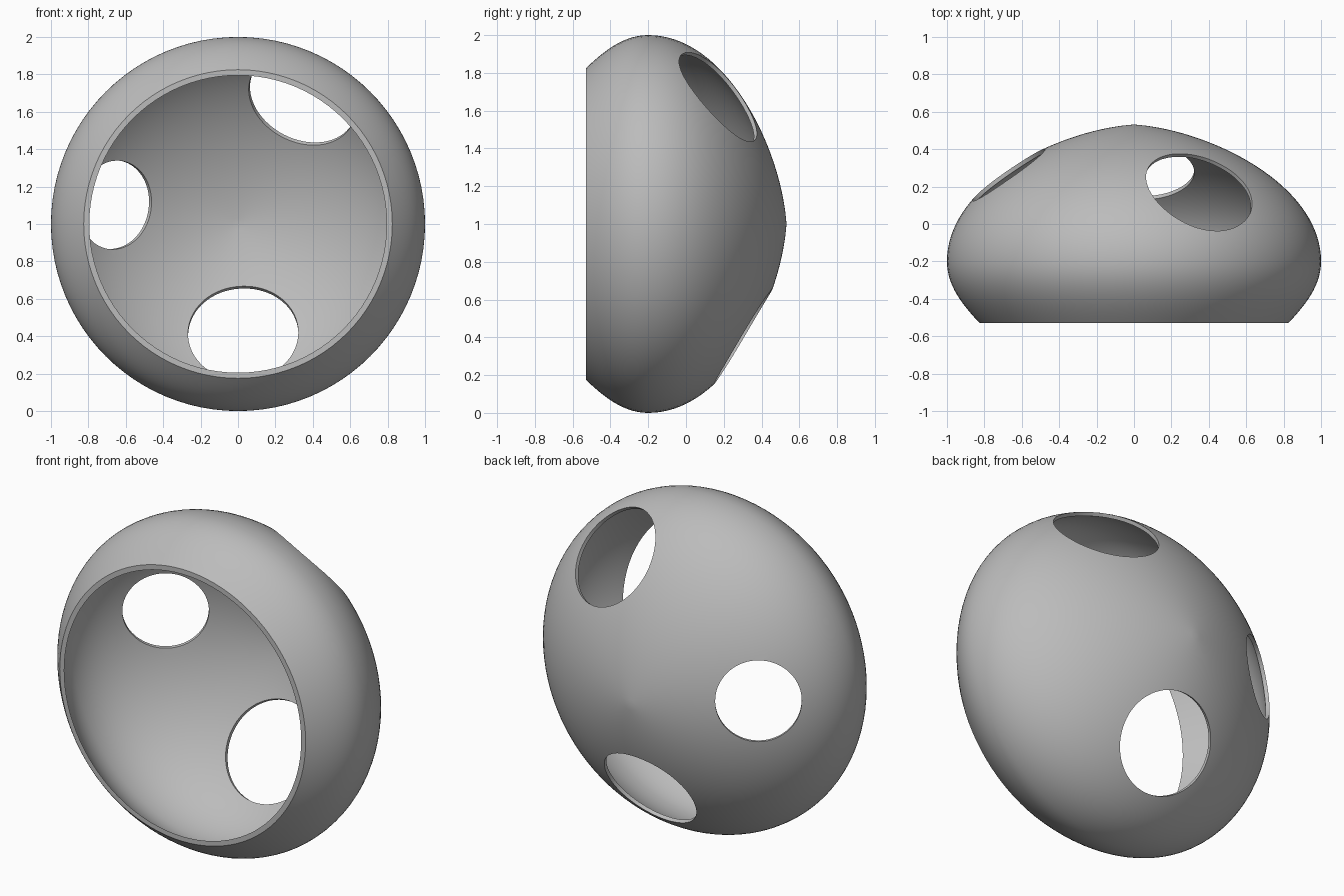
import bpy, bmesh, math
from mathutils import Vector, Matrix
from mathutils.geometry import interpolate_bezier

cube = bpy.data.objects.get("Cube")
if cube:
    bpy.data.objects.remove(cube, do_unlink=True)

STEPS = 96
WALL = 0.022
FRONT = -0.53
CENTRE = Vector((0, 0, 1))

grey = bpy.data.materials.new("plain grey")
grey.use_nodes = True
colour = (0.5, 0.5, 0.5, 1)
grey.diffuse_color = colour
grey.node_tree.nodes["Principled BSDF"].inputs["Base Color"].default_value = colour


def curve(points, count):
    return interpolate_bezier(*[Vector(p) for p in points], count)


# Outer profile as (radius, depth): domed back, then the curl in to the front rim
outer = curve([(0, 0.532), (0.4, 0.505), (1, 0.215), (1, -0.2)], 36)
outer += curve([(1, -0.2), (1, -0.32), (0.93, -0.42), (0.825, FRONT)], 14)[1:]

# Inner profile: the outer one moved in by the wall thickness
inner = []
for i, p in enumerate(outer):
    along = (outer[min(i + 1, len(outer) - 1)] - outer[max(i - 1, 0)]).normalized()
    q = p + Vector((along.y, -along.x)) * WALL
    inner.append(Vector((max(q.x, 0), q.y)))
inner[0].x = 0
inner[-1] = Vector((0.795, FRONT))

# Shell turned about the front-to-back axis
bm = bmesh.new()
profile = outer + inner[::-1]
verts = [bm.verts.new((p.x, p.y, 1)) for p in profile]
edges = [bm.edges.new(pair) for pair in zip(verts, verts[1:])]
bmesh.ops.spin(bm, geom=verts + edges, cent=CENTRE, axis=(0, 1, 0),
               angle=math.tau, steps=STEPS, use_duplicate=False)
bmesh.ops.remove_doubles(bm, verts=bm.verts, dist=0.0005)
bmesh.ops.recalc_face_normals(bm, faces=bm.faces)
mesh = bpy.data.meshes.new("shell")
bm.to_mesh(mesh)
bm.free()
mesh.materials.append(grey)
shell = bpy.data.objects.new("shell", mesh)
bpy.context.collection.objects.link(shell)


def cut_hole(name, angle, distance, depth, tilt, radius):
    """Drill a round hole; tilt leans the drill from straight back to outward."""
    a, t = math.radians(angle), math.radians(tilt)
    out = Vector((math.cos(a), 0, math.sin(a)))
    axis = out * math.sin(t) + Vector((0, math.cos(t), 0))
    turn = axis.to_track_quat('Z', 'Y').to_matrix().to_4x4()
    place = Matrix.Translation(CENTRE + out * distance + Vector((0, depth, 0)))
    tool = bmesh.new()
    bmesh.ops.create_cone(tool, cap_ends=True, segments=72, radius1=radius,
                          radius2=radius, depth=0.5, matrix=place @ turn)
    data = bpy.data.meshes.new(name)
    tool.to_mesh(data)
    tool.free()
    data.materials.append(grey)
    cutter = bpy.data.objects.new(name, data)
    cutter.hide_render = True
    bpy.context.collection.objects.link(cutter)
    mod = shell.modifiers.new(name, 'BOOLEAN')
    mod.operation = 'DIFFERENCE'
    mod.solver = 'EXACT'
    mod.object = cutter
    bpy.ops.object.modifier_apply(modifier=name)
    bpy.data.objects.remove(cutter, do_unlink=True)


bpy.ops.object.select_all(action='DESELECT')
shell.select_set(True)
bpy.context.view_layer.objects.active = shell

# Three round openings in the back
cut_hole("lower_hole", -87.3, 0.595, 0.30, 33, 0.295)
cut_hole("side_hole", 171.2, 0.68, 0.265, 37, 0.238)
cut_hole("upper_hole", 62.8, 0.758, 0.175, 44.5, 0.298)

bpy.ops.object.shade_smooth_by_angle(angle=math.radians(35))
